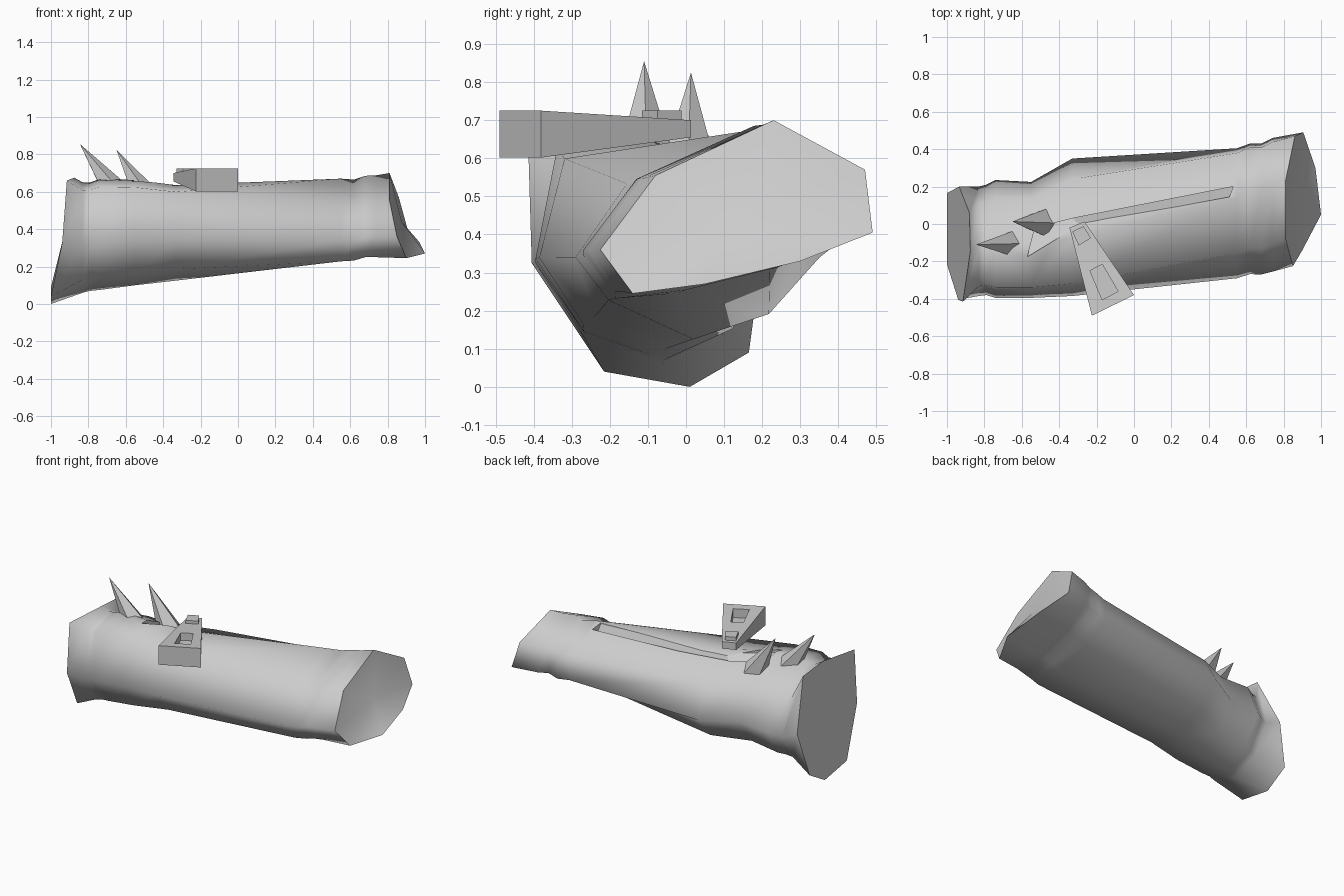
import bpy, bmesh, math
from mathutils import Vector

if "Cube" in bpy.data.objects:
    bpy.data.objects.remove(bpy.data.objects["Cube"])


def loft(name, rings, smooth=False, dish=None):
    """Closed solid skinned through rings of equal point count.
    dish: optional centre point that turns the last cap into a hollow fan."""
    bm = bmesh.new()
    vs = [[bm.verts.new(p) for p in r] for r in rings]
    n = len(rings[0])
    for a, b in zip(vs, vs[1:]):
        for i in range(n):
            j = (i + 1) % n
            bm.faces.new((a[i], a[j], b[j], b[i])).smooth = smooth
    bm.faces.new(vs[0])
    if dish:
        c = bm.verts.new(dish)
        for i in range(n):
            j = (i + 1) % n
            bm.faces.new((vs[-1][i], vs[-1][j], c)).smooth = smooth
            bm.edges.get((vs[-1][i], vs[-1][j])).smooth = False
    else:
        bm.faces.new(vs[-1])
    bmesh.ops.recalc_face_normals(bm, faces=bm.faces)
    me = bpy.data.meshes.new(name)
    bm.to_mesh(me)
    bm.free()
    ob = bpy.data.objects.new(name, me)
    bpy.context.collection.objects.link(ob)
    return ob


def cut(ob, cutter):
    m = ob.modifiers.new("cut", 'BOOLEAN')
    m.operation = 'DIFFERENCE'
    m.solver = 'EXACT'
    m.object = cutter
    bpy.ops.object.select_all(action='DESELECT')
    ob.select_set(True)
    bpy.context.view_layer.objects.active = ob
    bpy.ops.object.modifier_apply(modifier=m.name)
    bpy.data.objects.remove(cutter)


def prism(name, pts, z0, z1):
    return loft(name, [[(x, y, z) for x, y in pts] for z in (z0, z1)])


# Log: irregular octagon sections blended between two profiles
left_prof = [(.43, 1), (.85, .78), (1, .42), (.82, .13), (.55, 0), (.2, .12), (0, .42), (.09, .93)]
right_prof = [(.64, 1), (.97, .71), (1, .35), (.73, .19), (.38, .05), (.12, 0), (0, .25), (.2, .68)]
# x, y min, y max, z min, z max
stations = [
    (-.83, -.385, .20, .06, .65), (-.79, -.38, .21, .07, .65),
    (-.74, -.395, .235, .075, .668), (-.55, -.395, .225, .10, .663),
    (-.33, -.385, .35, .125, .635), (.55, -.29, .405, .225, .67),
    (.62, -.268, .43, .232, .665), (.68, -.27, .43, .25, .685),
    (.74, -.255, .46, .25, .688)]
left_end = [(-.875, -.145, .675), (-.88, .06, .66), (-.935, .2, .35), (-1, .165, .09),
            (-1, .01, 0), (-1, -.215, .04), (-.94, -.405, .325), (-.915, -.415, .66)]
right_end = [(.81, .23, .70), (.86, .47, .57), (.905, .49, .405), (.97, .3, .33),
             (1, .05, .27), (.9, -.14, .245), (.85, -.225, .36), (.81, -.08, .555)]
rings = [left_end]
for x, y0, y1, z0, z1 in stations:
    t = min(1, max(0, (x + .33) / .93))
    ring = []
    for (a, b), (c, d) in zip(left_prof, right_prof):
        u, w = a + (c - a) * t, b + (d - b) * t
        ring.append((x, y0 + u * (y1 - y0), z0 + w * (z1 - z0)))
    rings.append(ring)
rings.append(right_end)
log = loft("log", rings, smooth=True, dish=(.875, .13, .44))

# Long crack along the top, steep floor, widening around the spikes
crack = []
for x0, ya, za, x1, yb, zb in [(-.57, -.175, .64, -.53, -.02, .585),
                               (-.29, -.005, .625, -.33, .03, .54),
                               (.51, .145, .655, .53, .2, .53)]:
    crack.append([(x0, ya, za), (x1, yb, zb), (x1, yb, .85), (x0, ya, .85)])
cut(log, loft("crack_cutter", crack))


# Broken branch spikes
def spike(name, base, tip, radius, sides=5):
    base, tip = Vector(base), Vector(tip)
    axis = tip - base
    bpy.ops.mesh.primitive_cone_add(vertices=sides, radius1=radius, radius2=0,
                                    depth=axis.length, location=(base + tip) / 2)
    ob = bpy.context.object
    ob.name = name
    ob.rotation_euler = axis.to_track_quat('Z', 'Y').to_euler()


spike("branch_spike_large", (-.63, -.105, .56), (-.845, -.11, .855), .085)
spike("branch_spike_small", (-.49, .008, .56), (-.65, .013, .825), .078)

# Wedge-shaped block resting on the log
block = loft("wedge_block", [
    [(-.225, -.49, .602), (0, -.38, .602), (0, -.38, .725), (-.225, -.49, .725)],
    [(-.345, -.02, .655), (-.265, .013, .655), (-.265, .013, .70), (-.345, -.02, .70)]])
cut(block, prism("recess_cutter",
                 [(-.235, -.25), (-.17, -.215), (-.085, -.36), (-.17, -.405)], .665, .8))

# Small raised plate near the wedge's narrow end
prism("small_plate", [(-.33, -.04), (-.27, -.012), (-.23, -.075), (-.295, -.115)], .68, .725)
